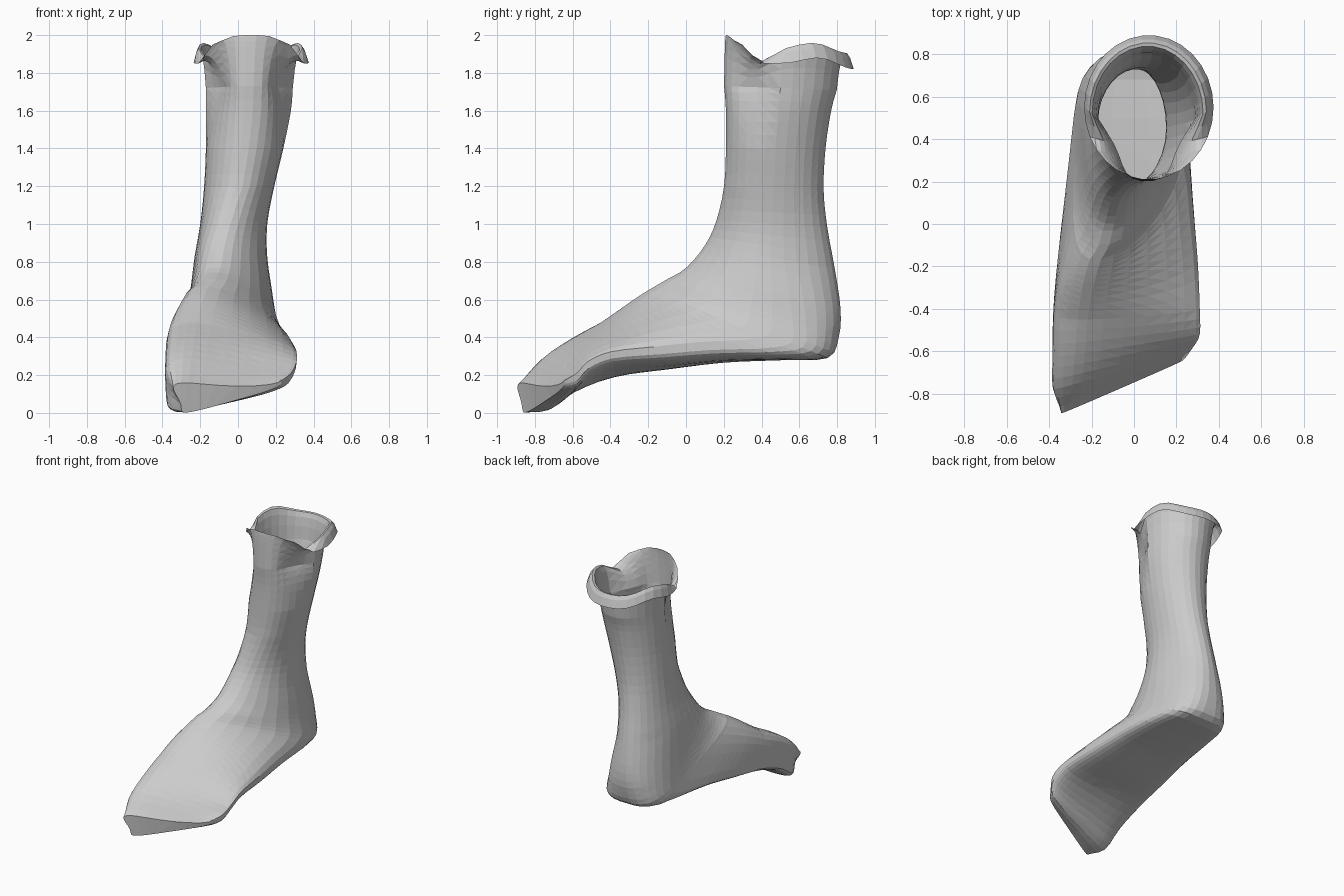
import bpy
import bmesh
from math import cos, sin, pi
from mathutils import Vector

SIDES = 30
STEPS = 3
CUFF_STEPS = 6

# Remove the default object
default_object = bpy.data.objects.get("Cube")
if default_object:
    bpy.data.objects.remove(default_object, do_unlink=True)

# Sections from shin to toe: front (y, z), back or sole (y, z), right and left x
SECTIONS = [
    (.2, 1.73, .8, 1.71, -.17, .29),
    (.21, 1.6, .77, 1.6, -.17, .28),
    (.21, 1.4, .74, 1.4, -.17, .24),
    (.2, 1.2, .73, 1.18, -.18, .19),
    (.16, 1.02, .75, .98, -.2, .155),
    (.1, .89, .79, .76, -.23, .155),
    (0, .77, .82, .55, -.25, .18),
    (-.1, .71, .81, .4, -.265, .2),
    (-.17, .67, .75, .29, -.28, .23),
    (-.22, .64, .5, .28, -.3, .26),
    (-.28, .6, .2, .27, -.33, .28),
    (-.35, .55, -.1, .24, -.36, .3),
    (-.45, .48, -.38, .21, -.38, .31),
    (-.58, .39, -.56, .14, -.38, .31),
    (-.69, .29, -.66, .06, -.375, .28),
    (-.765, .16, -.75, .06, -.3, .23),
]
# Cuff edge height, from the back (first) round to the front (last)
CUFF_HEIGHT = [(-1, 1.82), (-.45, 1.88), (.1, 1.85), (.45, 1.85), (.75, 1.95), (1, 2)]


def clamp(value):
    return max(0.0, min(1.0, value))


def mix(a, b, t):
    return a + (b - a) * t


def section_at(position):
    """Smoothly interpolate the section table."""
    last = len(SECTIONS) - 1
    i = min(int(position), last - 1)
    t = position - i
    a, b, c, d = (SECTIONS[max(0, min(last, i + k))] for k in (-1, 0, 1, 2))
    return [q + .5 * t * (r - p + t * (2 * p - 5 * q + 4 * r - s + t * (3 * (q - r) + s - p)))
            for p, q, r, s in zip(a, b, c, d)]


def signed_power(value, power):
    return abs(value) ** power * (1 if value >= 0 else -1)


def ring_points(position):
    """One closed section: round on the leg, flat-soled with an offset crest on the foot."""
    front_y, front_z, back_y, back_z, x_low, x_high = section_at(position)
    foot = clamp((position - 7) / 8)
    turn = clamp((position - 3) / 5)
    sole = clamp((position - 5) / 4)
    slope = clamp((position - 8) / 4)
    toe = clamp((position - 12) / 3)
    dent = .3 * clamp(1 - position / 2)
    centre = (x_low + x_high) / 2
    half = (x_high - x_low) / 2
    crest = mix(centre, -.17 - .11 * foot, turn)
    widest = mix(.5, .28, sole) + .1 * toe
    points = []
    for i in range(SIDES):
        c, s = cos(2 * pi * i / SIDES), sin(2 * pi * i / SIDES)
        upper = max(0, s)
        # Square off the sole, and flatten the slopes either side of the crest
        if s < 0:
            power = mix(1, .5, sole)
        else:
            power = mix(1, 1.3 if c > 0 else 1.1, slope)
        pinch = 1 - dent * 2.6 * upper * c * c
        c, s = signed_power(c, power), signed_power(s, power)
        level = widest + s * (1 - widest if s > 0 else widest)
        x = centre + half * c * pinch + (crest - centre) * upper ** 2
        y = mix(back_y, front_y, level) + .42 * toe * (x - centre)
        z = mix(back_z, front_z, level) + .28 * foot ** 2 * (x - centre) * (1 - upper)
        points.append(Vector((x, y, z)))
    return points


def cuff_point(i):
    """Outer edge of the wavy, flared cuff."""
    c, s = cos(2 * pi * i / SIDES), sin(2 * pi * i / SIDES)
    for (low, z_low), (high, z_high) in zip(CUFF_HEIGHT, CUFF_HEIGHT[1:]):
        if s <= high + .001:
            t = clamp((s - low) / (high - low))
            height = mix(z_low, z_high, t * t * (3 - 2 * t))
            break
    return Vector((.07 + .305 * c, .55 - .34 * s, height))


# Cuff rings rise and roll outward from the shin, except at the upright front
shin = ring_points(0)
rings = []
for step in range(CUFF_STEPS):
    t = 1 - step / CUFF_STEPS
    ring = []
    for i, base in enumerate(shin):
        edge = cuff_point(i)
        bend = base.lerp(edge, .35)
        bend.z = edge.z + .22 * clamp((edge.y - .36) / .2)
        ring.append(base * (1 - t) ** 2 + bend * 2 * t * (1 - t) + edge * t * t)
    rings.append(ring)

# Leg and foot rings follow
count = (len(SECTIONS) - 1) * STEPS
rings += [ring_points(k / STEPS) for k in range(count + 1)]

# Loft the rings, leaving the cuff open and closing the toe
bm = bmesh.new()
loops = [[bm.verts.new(p) for p in ring] for ring in rings]
for upper, lower in zip(loops, loops[1:]):
    for i in range(SIDES):
        j = (i + 1) % SIDES
        bm.faces.new((upper[i], upper[j], lower[j], lower[i]))
bm.faces.new(loops[-1])
bmesh.ops.triangulate(bm, faces=bm.faces[:])
bmesh.ops.recalc_face_normals(bm, faces=bm.faces[:])

mesh = bpy.data.meshes.new("boot")
bm.to_mesh(mesh)
bm.free()
boot = bpy.data.objects.new("boot", mesh)
bpy.context.collection.objects.link(boot)

# Plain grey material
grey = bpy.data.materials.new("plain grey")
grey.use_nodes = True
grey.diffuse_color = (.6, .6, .6, 1)
grey.node_tree.nodes["Principled BSDF"].inputs["Base Color"].default_value = (.6, .6, .6, 1)
mesh.materials.append(grey)
